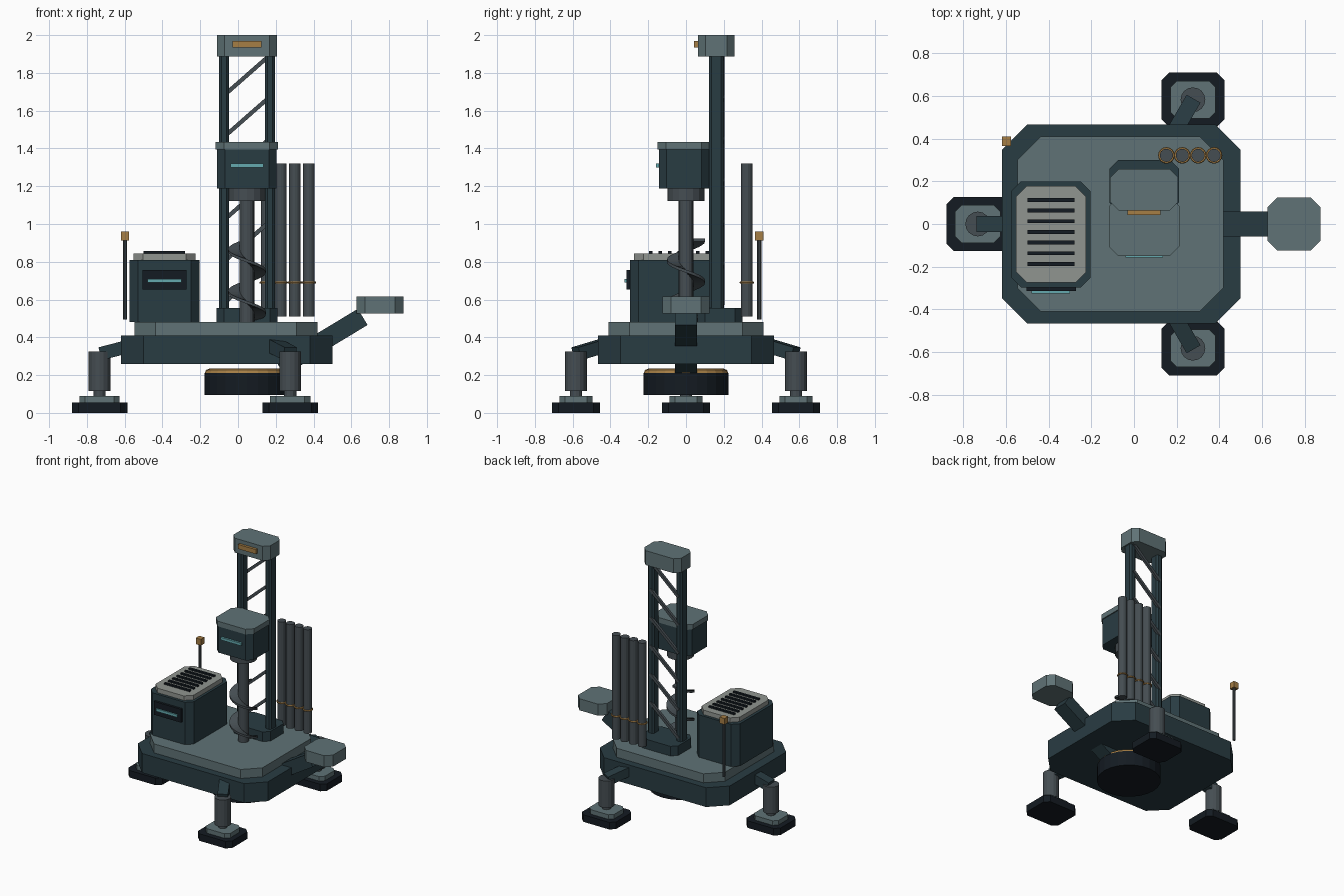
import bpy, bmesh, math
from mathutils import Vector

if "Cube" in bpy.data.objects:
    bpy.data.objects.remove(bpy.data.objects["Cube"])


def material(name, r, g, b):
    m = bpy.data.materials.new(name)
    m.diffuse_color = (r, g, b, 1)
    m.use_nodes = True
    m.node_tree.nodes["Principled BSDF"].inputs["Base Color"].default_value = m.diffuse_color
    return m


HULL = material("dark_teal", 0.022, 0.045, 0.055)
PANEL = material("pale_teal", 0.115, 0.17, 0.18)
METAL = material("steel", 0.06, 0.075, 0.085)
DARK = material("black_rubber", 0.007, 0.011, 0.016)
LIGHT = material("light_grey", 0.28, 0.30, 0.28)
AMBER = material("amber", 0.38, 0.21, 0.06)
CYAN = material("cyan", 0.13, 0.40, 0.43)


def finish(name, bm, mat):
    bmesh.ops.recalc_face_normals(bm, faces=bm.faces)
    me = bpy.data.meshes.new(name)
    bm.to_mesh(me)
    bm.free()
    me.materials.append(mat)
    ob = bpy.data.objects.new(name, me)
    bpy.context.collection.objects.link(ob)
    return ob


def block(name, x0, x1, y0, y1, z0, z1, mat, c=0.0):
    """Box with its four upright corners cut by c."""
    if c:
        pts = [(x0 + c, y0), (x1 - c, y0), (x1, y0 + c), (x1, y1 - c),
               (x1 - c, y1), (x0 + c, y1), (x0, y1 - c), (x0, y0 + c)]
    else:
        pts = [(x0, y0), (x1, y0), (x1, y1), (x0, y1)]
    bm = bmesh.new()
    low = [bm.verts.new((x, y, z0)) for x, y in pts]
    top = [bm.verts.new((x, y, z1)) for x, y in pts]
    bm.faces.new(low)
    bm.faces.new(top)
    n = len(pts)
    for i in range(n):
        j = (i + 1) % n
        bm.faces.new((low[i], low[j], top[j], top[i]))
    return finish(name, bm, mat)


def cylinder(name, x, y, z0, z1, r, mat, sides=16):
    bm = bmesh.new()
    bmesh.ops.create_cone(bm, cap_ends=True, segments=sides, radius1=r, radius2=r, depth=z1 - z0)
    bmesh.ops.translate(bm, verts=bm.verts, vec=(x, y, (z0 + z1) / 2))
    return finish(name, bm, mat)


def beam(name, a, b, width, height, mat):
    """Square bar between two points, width kept level."""
    a, b = Vector(a), Vector(b)
    d = (b - a).normalized()
    side = d.cross(Vector((0, 0, 1))).normalized()
    up = side.cross(d)
    bm = bmesh.new()
    ends = [[bm.verts.new(p + side * s * width / 2 + up * u * height / 2)
             for s, u in ((-1, -1), (1, -1), (1, 1), (-1, 1))] for p in (a, b)]
    for e in ends:
        bm.faces.new(e)
    for i in range(4):
        j = (i + 1) % 4
        bm.faces.new((ends[0][i], ends[0][j], ends[1][j], ends[1][i]))
    return finish(name, bm, mat)


def ring(name, x, y, z, major, minor, mat, n=24, m=6):
    bm = bmesh.new()
    rows = []
    for i in range(n):
        a = math.tau * i / n
        rows.append([])
        for j in range(m):
            b = math.tau * j / m
            r = major + minor * math.cos(b)
            rows[-1].append(bm.verts.new((x + r * math.cos(a), y + r * math.sin(a), z + minor * math.sin(b))))
    for i in range(n):
        p, q = rows[i], rows[(i + 1) % n]
        for j in range(m):
            k = (j + 1) % m
            bm.faces.new((p[j], q[j], q[k], p[k]))
    return finish(name, bm, mat)


# Chassis and deck
block("hull", -0.62, 0.50, -0.467, 0.467, 0.26, 0.41, HULL, 0.12)
block("deck", -0.547, 0.42, -0.41, 0.41, 0.41, 0.48, PANEL, 0.11)

# Round drilling guide below the hull
MX = 0.0475
cylinder("guide_drum", MX, 0, 0.095, 0.21, 0.225, DARK, 24)
ring("guide_ring", MX, 0, 0.21, 0.20, 0.024, AMBER, 24, 8)

# Three outriggers
for i, deg in enumerate((180, 60, -60)):
    ca, sa = math.cos(math.radians(deg)), math.sin(math.radians(deg))
    x, y = -0.06 + 0.673 * ca, 0.673 * sa
    block(f"foot_pad_{i}", x - 0.147, x + 0.147, y - 0.127, y + 0.127, 0, 0.055, DARK, 0.035)
    block(f"foot_plate_{i}", x - 0.106, x + 0.106, y - 0.088, y + 0.088, 0.055, 0.09, PANEL, 0.03)
    cylinder(f"jack_rod_{i}", x, y, 0.085, 0.125, 0.032, METAL, 12)
    cylinder(f"jack_{i}", x, y, 0.115, 0.325, 0.058, METAL)
    beam(f"outrigger_arm_{i}", (-0.06 + 0.67 * ca, 0.67 * sa, 0.313),
         (-0.06 + 0.42 * ca, 0.42 * sa, 0.378), 0.075, 0.07, HULL)

# Counterweight on its slanted arm
beam("counterweight_arm", (0.22, 0, 0.242), (0.66, 0, 0.508), 0.116, 0.10, HULL)
block("counterweight", 0.627, 0.875, -0.124, 0.124, 0.527, 0.617, PANEL, 0.045)

# Power unit with vents and a display
block("power_unit", -0.575, -0.205, -0.297, 0.20, 0.48, 0.81, HULL, 0.045)
block("power_unit_lid", -0.553, -0.225, -0.275, 0.178, 0.81, 0.845, LIGHT, 0.05)
for i in range(7):
    y = 0.113 - i * 0.05
    block(f"vent_{i}", -0.50, -0.28, y - 0.009, y + 0.009, 0.84, 0.857, DARK)
block("display", -0.505, -0.272, -0.315, -0.29, 0.653, 0.757, DARK)
block("display_strip", -0.48, -0.30, -0.325, -0.31, 0.69, 0.71, CYAN)

# Beacon pole
cylinder("beacon_pole", -0.598, 0.388, 0.495, 0.915, 0.011, METAL, 10)
block("beacon", -0.62, -0.576, 0.366, 0.41, 0.912, 0.96, AMBER)

# Lattice mast
block("mast_base", -0.115, 0.21, 0.06, 0.30, 0.48, 0.555, HULL, 0.04)
for side, sx in (("left", -1), ("right", 1)):
    x = MX + sx * 0.122
    block(f"mast_rail_{side}", x - 0.0265, x + 0.0265, 0.122, 0.198, 0.54, 1.90, HULL, 0.013)
for i in range(6):
    z = 0.60 + i * 0.22
    beam(f"mast_brace_{i}", (-0.075, 0.194, z - 0.02), (0.17, 0.194, z + 0.195), 0.02, 0.022, METAL)
block("mast_cap", -0.112, 0.207, 0.063, 0.258, 1.888, 2.0, PANEL, 0.04)
block("mast_light", -0.03, 0.125, 0.043, 0.07, 1.935, 1.97, AMBER)

# Drill head, shaft and collar
block("drill_head", -0.11, 0.205, -0.143, 0.122, 1.188, 1.395, HULL, 0.04)
block("drill_head_lid", -0.118, 0.213, -0.15, 0.128, 1.395, 1.435, PANEL, 0.045)
block("drill_head_strip", -0.04, 0.135, -0.158, -0.14, 1.30, 1.32, CYAN)
cylinder("drill_collar", MX, 0, 1.122, 1.19, 0.098, METAL)
cylinder("drill_shaft", MX, 0, 0.47, 1.125, 0.039, METAL)

# Spiral auger blade, falling as it turns
bm = bmesh.new()
sections = []
steps = 48
for i in range(steps + 1):
    a = math.pi / 2 + 2 * math.tau * i / steps
    z = 0.915 - 0.44 * i / steps
    sections.append([bm.verts.new((MX + r * math.cos(a), r * math.sin(a), z + h))
                     for r, h in ((0.03, -0.008), (0.1, -0.008), (0.1, 0.008), (0.03, 0.008))])
for p, q in zip(sections, sections[1:]):
    for j in range(4):
        k = (j + 1) % 4
        bm.faces.new((p[j], p[k], q[k], q[j]))
bm.faces.new(sections[0])
bm.faces.new(sections[-1])
finish("auger_blade", bm, METAL)

# Spare drill rods with retaining rings
for i in range(4):
    x = 0.152 + i * 0.0745
    cylinder(f"spare_rod_{i}", x, 0.322, 0.51, 1.32, 0.031, METAL, 14)
    ring(f"rod_ring_{i}", x, 0.322, 0.69, 0.033, 0.006, AMBER, 16, 6)
